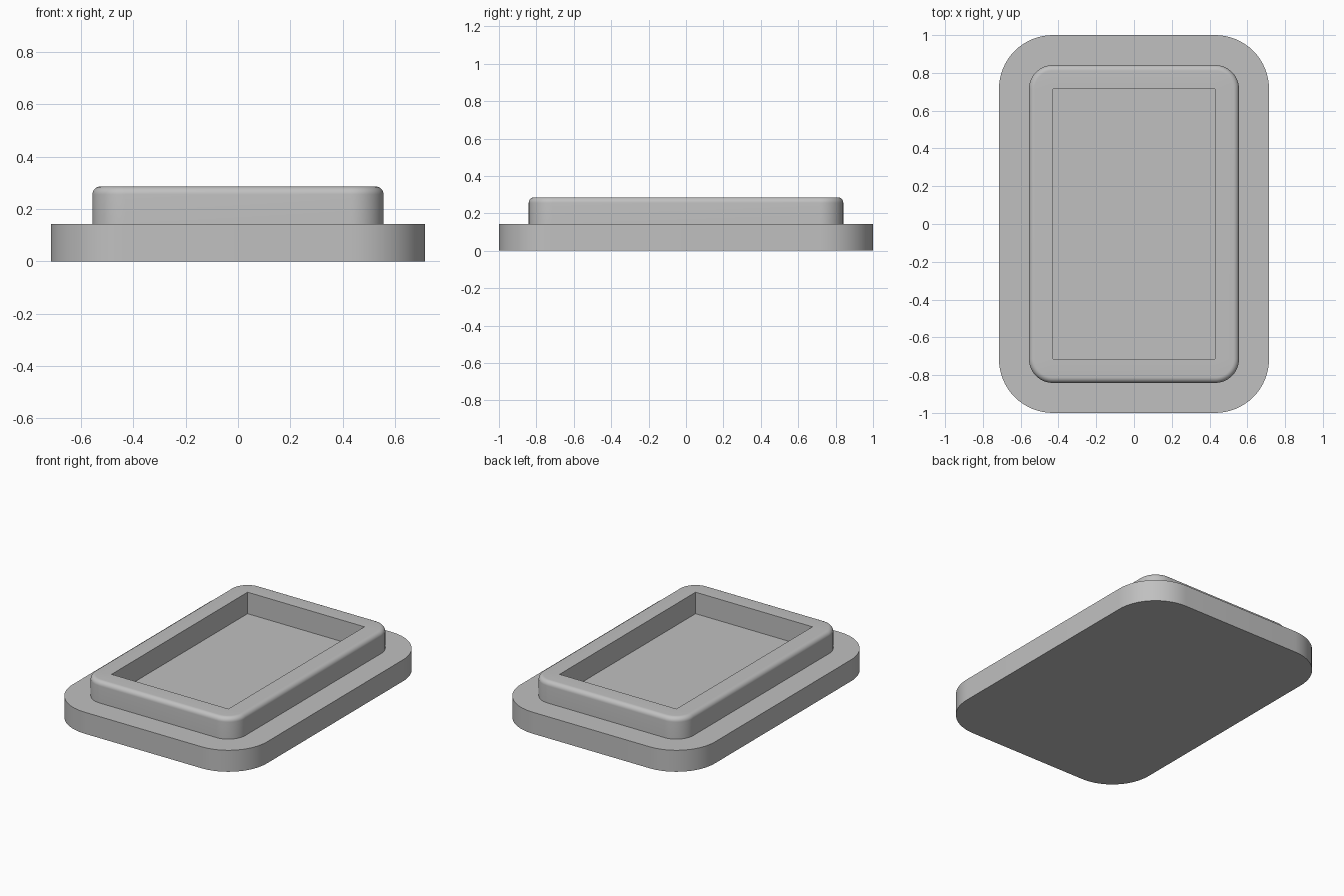
import bpy, bmesh
from math import sin, cos, pi, radians

cube = bpy.data.objects.get("Cube")
if cube:
    bpy.data.objects.remove(cube, do_unlink=True)

CORE_X, CORE_Y = 0.43, 0.715      # half size of the recess; all corners share its centres
BASE_TOP, RIM_TOP = 0.143, 0.286
BASE_OUT, RIM_OUT, FILLET = 0.285, 0.126, 0.03
STEPS = 16

grey = bpy.data.materials.new("plain grey")
grey.use_nodes = True
grey.diffuse_color = (0.53, 0.53, 0.53, 1)
grey.node_tree.nodes["Principled BSDF"].inputs["Base Color"].default_value = (0.53, 0.53, 0.53, 1)


def rounded_loop(bm, offset, z):
    """Ring of vertices at a given distance outside the core rectangle."""
    ring = []
    for q, (sx, sy) in enumerate([(1, 1), (-1, 1), (-1, -1), (1, -1)]):
        for i in range(STEPS + 1):
            a = (q + i / STEPS) * pi / 2
            ring.append(bm.verts.new((sx * CORE_X + offset * cos(a),
                                      sy * CORE_Y + offset * sin(a), z)))
    return ring


def sweep(name, profile, closed):
    """Carry an (offset, z) profile around the core rectangle."""
    bm = bmesh.new()
    rings = [rounded_loop(bm, o, z) for o, z in profile]
    pairs = list(zip(rings, rings[1:]))
    if closed:
        pairs.append((rings[-1], rings[0]))
    else:
        bm.faces.new(rings[0])
        bm.faces.new(rings[-1])
    for low, high in pairs:
        for i in range(len(low)):
            j = (i + 1) % len(low)
            bm.faces.new((low[i], low[j], high[j], high[i]))
    bmesh.ops.remove_doubles(bm, verts=bm.verts, dist=0.0001)
    bmesh.ops.recalc_face_normals(bm, faces=bm.faces)
    mesh = bpy.data.meshes.new(name)
    bm.to_mesh(mesh)
    bm.free()
    mesh.materials.append(grey)
    obj = bpy.data.objects.new(name, mesh)
    bpy.context.collection.objects.link(obj)
    bpy.ops.object.select_all(action='DESELECT')
    obj.select_set(True)
    bpy.context.view_layer.objects.active = obj
    bpy.ops.object.shade_smooth_by_angle(angle=radians(30))


# Flat base slab, whose top is also the floor of the recess
sweep("base_plate", [(BASE_OUT, 0), (BASE_OUT, BASE_TOP)], closed=False)

# Raised frame with a filleted outer edge and a square-cornered recess
fillet = [(RIM_OUT - FILLET + FILLET * cos(a), RIM_TOP - FILLET + FILLET * sin(a))
          for a in (i * pi / 16 for i in range(9))]
sunk = BASE_TOP - 0.02
sweep("raised_rim", [(RIM_OUT, sunk)] + fillet + [(0, RIM_TOP), (0, sunk)], closed=True)
